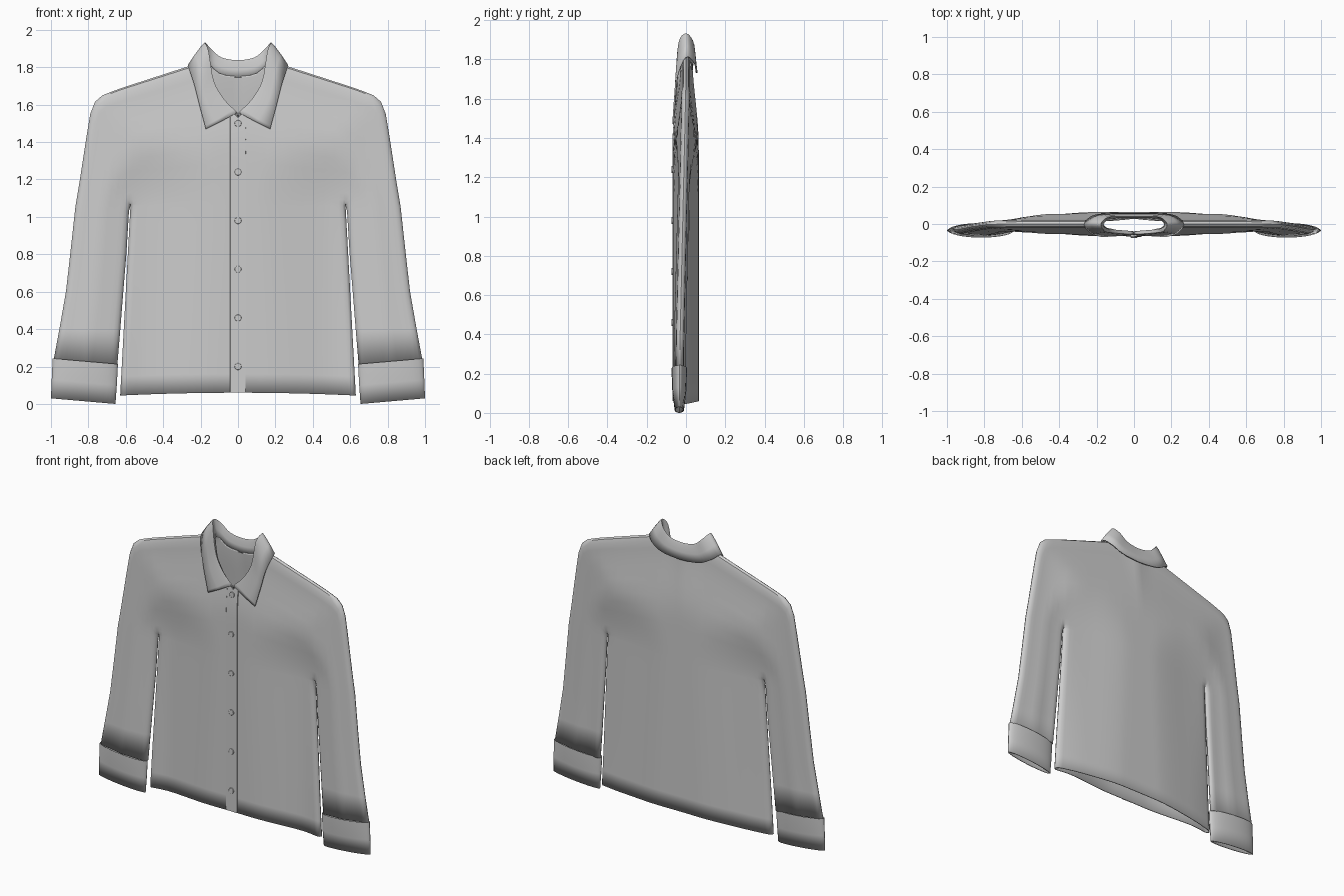
import bpy, bmesh, math
from mathutils import Vector

if "Cube" in bpy.data.objects:
    bpy.data.objects.remove(bpy.data.objects["Cube"])

# Half outline of the garment (x, z)
NECK_F = [(0, 1.53), (.07, 1.60), (.13, 1.69), (.15, 1.75), (.165, 1.835)]
NECK_B = [(0, 1.75), (.09, 1.76), (.14, 1.80), (.165, 1.835)]
SHOULDER = [(.165, 1.835), (.25, 1.81), (.62, 1.69)]
PIT = (.575, 1.06)
OUTER = [(.62, 1.69), (.68, 1.668), (.725, 1.65), (.765, 1.615), (.79, 1.55), (.81, 1.43), (.83, 1.3),
         (.85, 1.17), (.87, 1.05), (.895, .82), (.92, .6), (.955, .4), (.985, .24)]
INNER = [PIT] * 8 + [(.583, 1.03), (.597, .8), (.615, .58), (.63, .39), (.645, .21)]
HEM = (.63, .045)
EDGES = [SHOULDER, OUTER, INNER[7:], [PIT, HEM]]


def smooth(t):
    t = max(0, min(1, t))
    return t * t * (3 - 2 * t)


def interp(pts, x):
    for (a, b), (c, d) in zip(pts, pts[1:]):
        if x <= c + 1e-9:
            return b + (d - b) * (x - a) / (c - a)
    return pts[-1][1]


def lerp(a, b, t):
    return tuple(p + (q - p) * t for p, q in zip(a, b))


def edge_distance(x, z):
    best = 9
    for line in EDGES:
        for (a, b), (c, d) in zip(line, line[1:]):
            ux, uz = c - a, d - b
            t = max(0, min(1, ((x - a) * ux + (z - b) * uz) / (ux * ux + uz * uz)))
            best = min(best, math.hypot(x - a - t * ux, z - b - t * uz))
    return 0 if best < 1e-4 else best


def cloth_y(x, z, side):
    """Inflated sheet: thin at the silhouette edges, fuller in the middle."""
    x = abs(x)
    d = edge_distance(x, z)
    h = .02 * math.sqrt(min(d / .02, 1)) + .045 * smooth(d / .5)
    mid = -.032 * smooth((x - .45) / .3) * max(0, min(1, (1.7 - z) / 1.4))
    return mid + side * h


def add_grid(bm, rows, closed=False):
    vs = [[bm.verts.new(p) for p in r] for r in rows]
    for r, s in zip(vs, vs[1:]):
        n = len(r)
        for i in range(n if closed else n - 1):
            j = (i + 1) % n
            bm.faces.new((r[i], r[j], s[j], s[i]))


def finish(name, bm, thick=0, offset=-1, angle=35):
    bmesh.ops.remove_doubles(bm, verts=bm.verts, dist=2e-4)
    bmesh.ops.recalc_face_normals(bm, faces=bm.faces)
    me = bpy.data.meshes.new(name)
    bm.to_mesh(me)
    bm.free()
    ob = bpy.data.objects.new(name, me)
    bpy.context.collection.objects.link(ob)
    if thick:
        m = ob.modifiers.new("thickness", 'SOLIDIFY')
        m.thickness, m.offset = thick, offset
    bpy.ops.object.select_all(action='DESELECT')
    ob.select_set(True)
    bpy.context.view_layer.objects.active = ob
    bpy.ops.object.shade_smooth_by_angle(angle=math.radians(angle))
    return ob


# Shirt body and sleeves
N = 14
T = [(1 - math.cos(math.pi * k / N)) / 2 for k in range(N + 1)]
COLS = [0, .03, .065, .1, .13, .15, .165, .2, .25, .31, .37, .43, .49, .54, .58, .603, .614, .62]
bm = bmesh.new()
for sx in (1, -1):
    for side, neck in ((-1, NECK_F), (1, NECK_B)):
        columns = []
        for x in COLS:
            w = x / .62
            top = (x, interp(neck if x <= .165 else SHOULDER, x))
            pit = (PIT[0] * w, PIT[1])
            hem = (HEM[0] * w, .06 - .015 * w * w)
            columns.append([lerp(top, pit, t) for t in T] +
                           [lerp(pit, hem, k / 10) for k in range(1, 11)])
        sleeve = [[lerp(o, i, t) for t in T] for o, i in zip(OUTER, INNER)]
        for part in (columns, sleeve):
            add_grid(bm, [[(sx * x, cloth_y(x, z, side), z) for x, z in r] for r in part])
finish("shirt_body", bm, .006)

# Cuffs
for sx, name in ((1, "cuff_left"), (-1, "cuff_right")):
    bm = bmesh.new()
    rings = []
    for o, i, h in (((.986, .24), (.646, .211), .034), ((.991, .243), (.642, .213), .039),
                    ((.996, .13), (.648, .1), .036), ((1.0, .03), (.655, .0), .024)):
        ring = []
        for k in range(32):
            a = 2 * math.pi * k / 32
            x, z = lerp(o, i, (1 - math.cos(a)) / 2)
            ring.append((sx * x, -.034 + h * math.sin(a), z))
        rings.append(ring)
    add_grid(bm, rings, True)
    finish(name, bm, .006)

# Folded collar: stations of (stand base, fold, leaf edge) from back centre to front tip
STATIONS = [((0, .03, 1.745), (0, .04, 1.83), (0, .054, 1.73)),
            ((.09, .03, 1.755), (.09, .04, 1.845), (.14, .053, 1.745)),
            ((.14, .025, 1.79), (.145, .034, 1.89), (.22, .042, 1.785)),
            ((.165, 0, 1.82), (.178, 0, 1.925), (.264, 0, 1.812)),
            ((.15, -.022, 1.78), (.16, -.036, 1.88), (.237, -.044, 1.72)),
            ((.125, -.03, 1.68), (.132, -.044, 1.72), (.207, -.057, 1.6)),
            ((.065, -.036, 1.59), (.075, -.05, 1.62), (.188, -.062, 1.53)),
            ((.002, -.042, 1.53), (.004, -.055, 1.55), (.172, -.066, 1.47))]


def spline(pts, s):
    """Catmull-Rom through the stations."""
    i = min(int(s), len(pts) - 2)
    t = s - i
    p1, p2 = Vector(pts[i]), Vector(pts[i + 1])
    p0 = Vector(pts[i - 1]) if i else Vector((-pts[1][0], pts[1][1], pts[1][2]))
    p3 = Vector(pts[i + 2]) if i + 2 < len(pts) else 2 * p2 - p1
    return .5 * (2 * p1 + (p2 - p0) * t + (2 * p0 - 5 * p1 + 4 * p2 - p3) * t * t
                 + (3 * p1 - p0 - 3 * p2 + p3) * t ** 3)


bm = bmesh.new()
for sx in (1, -1):
    rows = []
    for k in range(29):
        b, f, e = (spline([st[c] for st in STATIONS], k / 4) for c in range(3))
        roll = f + (e - f) * .12 + Vector((0, 0, .006))
        mid = f.lerp(e, .55) + (f - b) * .05
        row = [b, b.lerp(f, .5), b.lerp(f, .9), f + Vector((0, 0, .004)), roll, mid, e]
        rows.append([(sx * max(p.x, 0), p.y, p.z) for p in row])
    add_grid(bm, rows)
finish("collar", bm, .008, 0, 50)

# Button placket along the front opening
bm = bmesh.new()
rows = []
for k in range(25):
    z = 1.535 - (1.535 - .061) * k / 24
    rows.append([(x, cloth_y(x, z, -1) - dy, z) for x, dy in
                 ((-.042, 0), (-.04, .002), (0, .003), (.04, .005), (.042, -.002))])
add_grid(bm, rows)
finish("placket", bm)

# Buttons
for k in range(6):
    z = .2 + .26 * k
    bpy.ops.mesh.primitive_cylinder_add(vertices=20, radius=.018, depth=.008, rotation=(math.pi / 2, 0, 0),
                                        location=(0, cloth_y(0, z, -1) - .005, z))
    ob = bpy.context.object
    ob.name = f"button_{k + 1}"
    bev = ob.modifiers.new("rounded_rim", 'BEVEL')
    bev.width, bev.segments = .002, 2
    bpy.ops.object.shade_smooth_by_angle(angle=math.radians(35))
